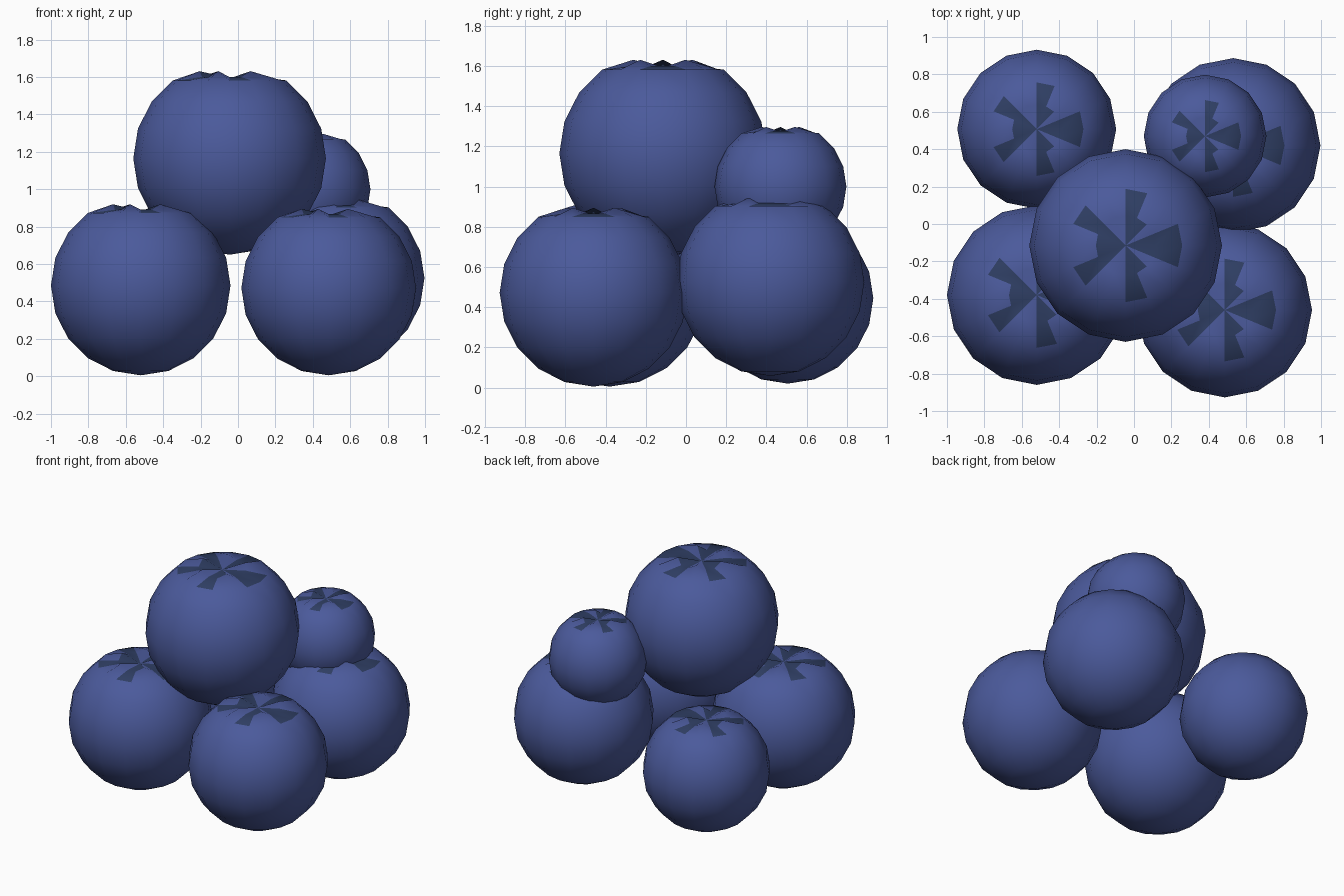
import bpy, bmesh
from math import sin, cos, radians

cube = bpy.data.objects.get("Cube")
if cube:
    bpy.data.objects.remove(cube, do_unlink=True)


def make_material(name, rgb):
    mat = bpy.data.materials.new(name)
    mat.use_nodes = True
    mat.diffuse_color = (*rgb, 1)
    bsdf = next(n for n in mat.node_tree.nodes if n.type == 'BSDF_PRINCIPLED')
    bsdf.inputs["Base Color"].default_value = (*rgb, 1)
    return mat


skin = make_material("berry blue", (0.07, 0.102, 0.33))
crown = make_material("crown dark blue", (0.028, 0.048, 0.125))

SEGMENTS, RINGS = 16, 10
STEP = 360 / SEGMENTS
PEAKS = {2, 5, 8, 11, 14}                   # raised points between the sepals
INNER_DARK = {0, 2, 3, 6, 7, 8, 9, 12, 13, 15}   # crown centre wedges
OUTER_DARK = {0, 3, 6, 9, 12, 15}                # sepal tips


def make_berry(name, centre, radius):
    bm = bmesh.new()
    top = bm.verts.new((0, 0, 0.83))
    bottom = bm.verts.new((0, 0, -1))
    rings = []
    for r in range(1, RINGS):
        polar = radians(180 * r / RINGS)
        ring = []
        for s in range(SEGMENTS):
            turn = radians(s * STEP)
            z = cos(polar)
            if r == 1:                      # sunken crown with five bumps
                z = 0.905 if s in PEAKS else 0.845
            ring.append(bm.verts.new((sin(polar) * cos(turn), sin(polar) * sin(turn), z)))
        rings.append(ring)

    for s in range(SEGMENTS):
        n = (s + 1) % SEGMENTS
        cap = bm.faces.new((top, rings[0][s], rings[0][n]))
        cap.material_index = int(s in INNER_DARK)
        for r in range(RINGS - 2):
            face = bm.faces.new((rings[r][s], rings[r + 1][s], rings[r + 1][n], rings[r][n]))
            face.material_index = int(r == 0 and s in OUTER_DARK)
        bm.faces.new((bottom, rings[-1][n], rings[-1][s]))

    for face in bm.faces:
        face.smooth = True
    bmesh.ops.scale(bm, vec=(radius,) * 3, verts=bm.verts)
    mesh = bpy.data.meshes.new(name)
    bm.to_mesh(mesh)
    bm.free()
    mesh.materials.append(skin)
    mesh.materials.append(crown)
    berry = bpy.data.objects.new(name, mesh)
    berry.location = centre
    bpy.context.collection.objects.link(berry)


# Four berries below, two stacked on top
make_berry("front_right_berry", (-0.52, -0.38, 0.485), 0.48)
make_berry("front_left_berry", (0.485, -0.46, 0.472), 0.467)
make_berry("back_right_berry", (-0.52, 0.507, 0.445), 0.425)
make_berry("back_left_berry", (0.53, 0.42, 0.525), 0.467)
make_berry("top_berry", (-0.045, -0.115, 1.165), 0.515)
make_berry("small_top_berry", (0.38, 0.47, 1.0), 0.328)
